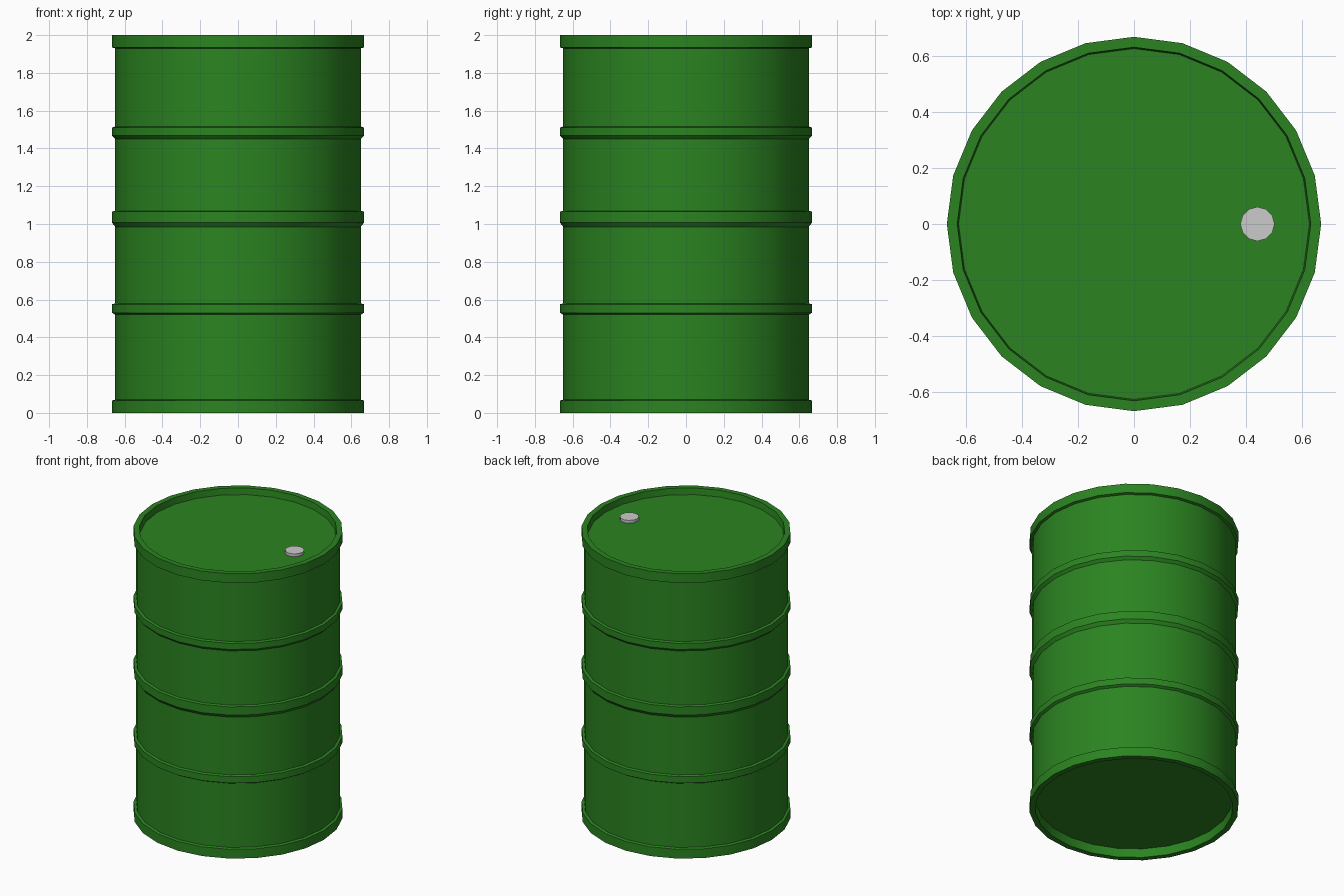
import bpy, bmesh, math

if "Cube" in bpy.data.objects:
    bpy.data.objects.remove(bpy.data.objects["Cube"])

SIDES = 24
R_BODY, R_RIM, R_IN = 0.65, 0.667, 0.63

green = bpy.data.materials.new("green_paint")
green.diffuse_color = (0.024, 0.23, 0.015, 1)
green.use_nodes = True
green.node_tree.nodes["Principled BSDF"].inputs["Base Color"].default_value = green.diffuse_color


def lathe(name, profile, sides):
    """Revolve (radius, z) points around z, closing both ends with flat discs."""
    bm = bmesh.new()
    rings = []
    for r, z in profile:
        rings.append([bm.verts.new((r * math.cos(math.tau * i / sides),
                                    r * math.sin(math.tau * i / sides), z))
                      for i in range(sides)])
    for a, b in zip(rings, rings[1:]):
        for i in range(sides):
            j = (i + 1) % sides
            bm.faces.new((a[i], a[j], b[j], b[i]))
    bm.faces.new(rings[0][::-1])
    bm.faces.new(rings[-1])
    bmesh.ops.recalc_face_normals(bm, faces=bm.faces)
    mesh = bpy.data.meshes.new(name)
    bm.to_mesh(mesh)
    bm.free()
    obj = bpy.data.objects.new(name, mesh)
    bpy.context.collection.objects.link(obj)
    bpy.ops.object.select_all(action='DESELECT')
    obj.select_set(True)
    bpy.context.view_layer.objects.active = obj
    bpy.ops.object.shade_smooth_by_angle(angle=math.radians(35))
    return obj


# Barrel: recessed base, bottom rim, three hoops, top rim, recessed lid
profile = [(R_IN - 0.005, 0.06), (R_IN, 0.0), (R_RIM, 0.0), (R_RIM, 0.065), (R_BODY, 0.07)]
for low, flat, top in [(0.52, 0.53, 0.58), (0.985, 1.007, 1.07), (1.45, 1.468, 1.516)]:
    profile += [(R_BODY, low), (R_RIM, flat), (R_RIM, top - 0.005), (R_BODY, top)]
profile += [(R_BODY, 1.93), (R_RIM, 1.935), (R_RIM, 2.0), (R_IN, 2.0), (R_IN - 0.005, 1.955)]
barrel = lathe("barrel", profile, SIDES)
barrel.data.materials.append(green)

# Filler cap on the lid
cap = lathe("filler_cap", [(0.061, 1.95), (0.061, 1.975)], 12)
cap.location.x = 0.44
